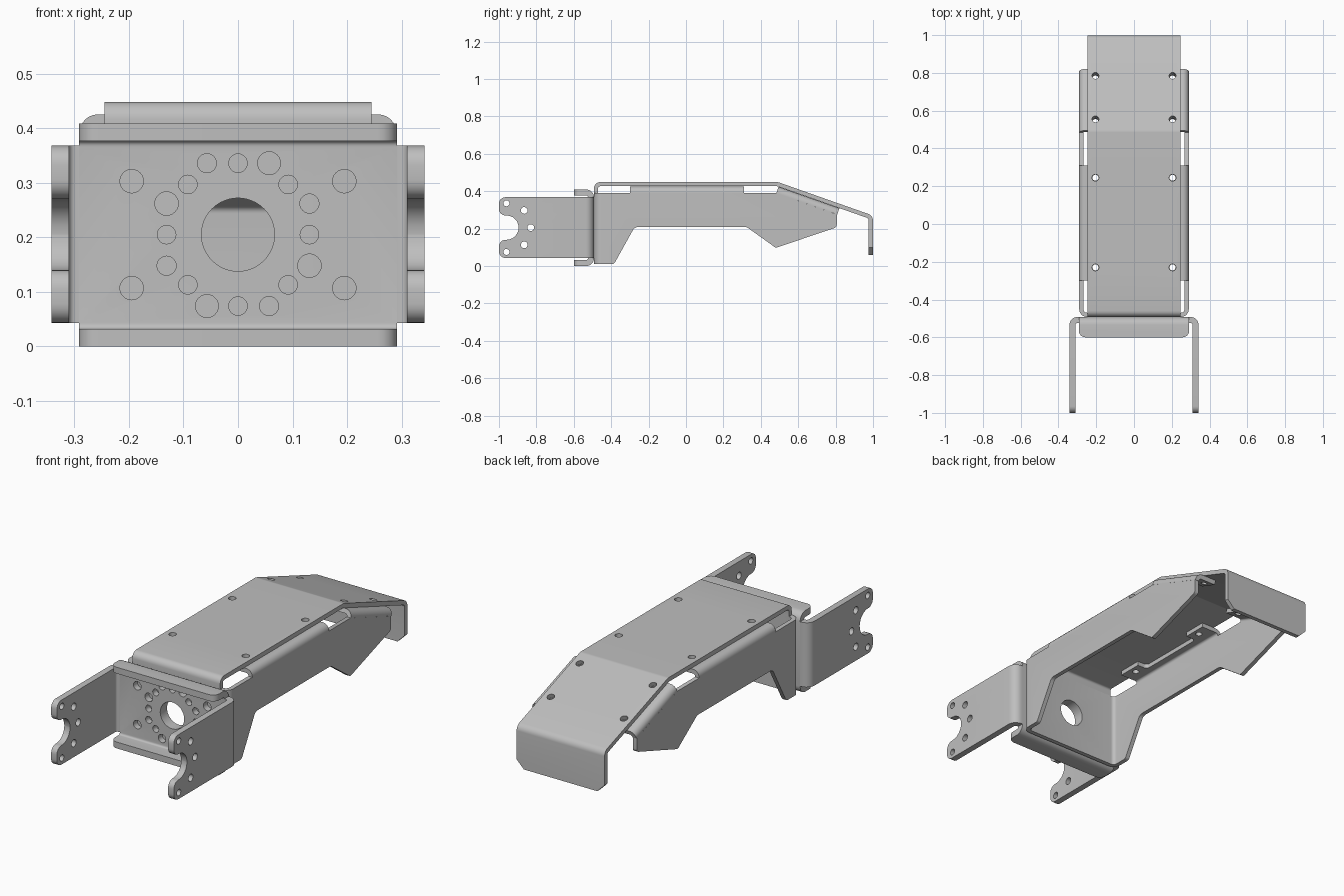
import bpy, bmesh
from math import sin, cos, pi, radians, tan
from mathutils import Matrix, Vector

cube = bpy.data.objects.get("Cube")
if cube:
    bpy.data.objects.remove(cube, do_unlink=True)

steel = bpy.data.materials.new("grey steel")
steel.use_nodes = True
GREY = (0.52, 0.52, 0.52, 1)
steel.diffuse_color = GREY
steel.node_tree.nodes["Principled BSDF"].inputs["Base Color"].default_value = GREY
parts = []


def fillet(points, closed=True, steps=6):
    """Round the corners of a polyline given as (a, b) or (a, b, radius)."""
    out, n = [], len(points)
    for i, p in enumerate(points):
        v = Vector(p[:2])
        if len(p) < 3 or (not closed and i in (0, n - 1)):
            out.append(v)
            continue
        u = (Vector(points[i - 1][:2]) - v).normalized()
        w = (Vector(points[(i + 1) % n][:2]) - v).normalized()
        half = u.angle(w) / 2
        centre = v + (u + w).normalized() * p[2] / sin(half)
        start = v + u * p[2] / tan(half) - centre
        end = v + w * p[2] / tan(half) - centre
        turn = start.angle_signed(end)
        for k in range(steps + 1):
            out.append(centre + Matrix.Rotation(-turn * k / steps, 2) @ start)
    return out


def circle(a, b, r, sides=24):
    return [Vector((a + r * cos(2 * pi * k / sides), b + r * sin(2 * pi * k / sides)))
            for k in range(sides)]


def prism(name, axis, outlines, lo, hi, matrix=None):
    """Extrude one or more outlines along an axis."""
    place = {"x": lambda a, b, c: (c, a, b),
             "y": lambda a, b, c: (a, c, b),
             "z": lambda a, b, c: (a, b, c)}[axis]
    bm = bmesh.new()
    for outline in outlines:
        low = [bm.verts.new(place(p[0], p[1], lo)) for p in outline]
        high = [bm.verts.new(place(p[0], p[1], hi)) for p in outline]
        bm.faces.new(low)
        bm.faces.new(high)
        for i in range(len(low)):
            bm.faces.new((low[i - 1], low[i], high[i], high[i - 1]))
    bmesh.ops.recalc_face_normals(bm, faces=bm.faces)
    if matrix:
        bm.transform(matrix)
    mesh = bpy.data.meshes.new(name)
    bm.to_mesh(mesh)
    bm.free()
    obj = bpy.data.objects.new(name, mesh)
    bpy.context.collection.objects.link(obj)
    return obj


def sheet(name, axis, path, thick, lo, hi):
    """Folded sheet metal: a rounded path, thickened and extruded."""
    line = fillet(path, closed=False)
    left, right = [], []
    for i, p in enumerate(line):
        d1 = (p - line[i - 1]).normalized() if i else (line[1] - p).normalized()
        d2 = (line[i + 1] - p).normalized() if i < len(line) - 1 else d1
        d = (d1 + d2).normalized()
        off = Vector((-d.y, d.x)) * thick / 2 / max(d.dot(d1), 0.3)
        left.append(p + off)
        right.append(p - off)
    obj = prism(name, axis, [left + right[::-1]], lo, hi)
    parts.append(obj)
    return obj


def trim(obj, operation, *args):
    """Boolean the object with a prism and drop the cutter."""
    cutter = prism("cutter", *args)
    mod = obj.modifiers.new("trim", "BOOLEAN")
    mod.operation, mod.solver, mod.object = operation, "EXACT", cutter
    graph = bpy.context.evaluated_depsgraph_get()
    mesh = bpy.data.meshes.new_from_object(obj.evaluated_get(graph))
    obj.modifiers.clear()
    obj.data = mesh
    bpy.data.objects.remove(cutter, do_unlink=True)


T_BRACKET, T_BODY = 0.032, 0.022
PLATE_Y, WALL_Y, MID_Z = -0.508, -0.481, 0.205
SLOPE = Matrix.Translation((0, 0.495, 0.4235)) @ Matrix.Rotation(radians(-19.4), 4, "X")
BORE = circle(0, MID_Z, 0.067, 48)

# Front bracket plate with top and bottom flanges
plate = sheet("bracket_plate", "x",
              [(-0.7, 0.393), (PLATE_Y, 0.393, 0.026), (PLATE_Y, 0.016, 0.026), (-0.7, 0.016)],
              T_BRACKET, -0.35, 0.35)
trim(plate, "INTERSECT", "z", [fillet([(-0.292, -0.6, 0.035), (0.292, -0.6, 0.035),
                                       (0.292, -0.3), (-0.292, -0.3)])], -0.1, 0.6)

# Bolt pattern, the same in each quarter turn, and the corner bolts
holes = [BORE]
for q in range(4):
    turn = Matrix.Rotation(q * pi / 2, 2)
    for a, b, r in ((0.131, 0, 0.017), (0.131, 0.057, 0.0175),
                    (0.092, 0.092, 0.017), (0.057, 0.131, 0.021)):
        if (a, q % 2) == (0.057, 1):
            r = 0.0215
        c = turn @ Vector((a, b))
        holes.append(circle(c.x, MID_Z + c.y, r))
for sx in (-1, 1):
    for sz in (-1, 1):
        holes.append(circle(sx * 0.195, MID_Z + sz * 0.098, 0.0215))
trim(plate, "DIFFERENCE", "y", holes, -0.56, -0.46)

# Fork arms with a round notch at the tip
arm_outline = fillet([(-1, 0.368, 0.035), (-0.3, 0.368), (-0.3, 0.043), (-1, 0.043, 0.035),
                      (-1, 0.14, 0.035), (-0.895, 0.14, 0.0645),
                      (-0.895, 0.27, 0.0645), (-1, 0.27, 0.035)])
arm_holes = [circle(-0.83, MID_Z, 0.018)]
for s in (-1, 1):
    arm_holes += [circle(-0.865, MID_Z + s * 0.092, 0.018),
                  circle(-0.96, MID_Z + s * 0.13, 0.016)]
for side, s in (("left", 1), ("right", -1)):
    arm = sheet(side + "_arm", "z",
                [(s * 0.291, PLATE_Y), (s * 0.326, PLATE_Y, 0.028), (s * 0.326, -1.1)],
                T_BRACKET, -0.1, 0.6)
    trim(arm, "INTERSECT", "x", [arm_outline], -0.5, 0.5)
    trim(arm, "DIFFERENCE", "x", [arm_holes][0], -0.5, 0.5)

# Body channel: front wall folded back into two side plates
channel = sheet("body_channel", "z",
                [(-0.279, 0.95), (-0.279, WALL_Y, 0.03), (0.279, WALL_Y, 0.03), (0.279, 0.95)],
                T_BODY, -0.1, 0.6)
trim(channel, "INTERSECT", "x",
     [fillet([(-0.7, 0.01), (-0.385, 0.01, 0.02), (-0.275, 0.208, 0.03), (0.325, 0.208, 0.03),
              (0.48, 0.097, 0.015), (0.806, 0.207, 0.02), (0.806, 0.276),
              (0.483, 0.39), (-0.7, 0.39)])], -0.5, 0.5)
trim(channel, "DIFFERENCE", "y", [BORE], -0.6, -0.4)

# Folded-in mounting flanges under the cover, flat and sloped
FLAT = Matrix.Translation((0, 0, 0.4255))
flanges = (("flat", FLAT, -0.3, 0.31, (-0.23, 0.245)),
           ("sloped", SLOPE, 0.0, 0.345, (0.056, 0.3)))
for kind, matrix, start, stop, bolts in flanges:
    for side, s in (("left", 1), ("right", -1)):
        tab = sheet(f"{side}_{kind}_flange", "y",
                    [(s * 0.279, -0.0355), (s * 0.279, -0.011, 0.022), (s * 0.172, -0.011)],
                    T_BODY, start, stop)
        a, b = bolts[0] + 0.055, bolts[1] - 0.055
        trim(tab, "DIFFERENCE", "z",
             [fillet([(s * 0.1, a), (s * 0.228, a, 0.02), (s * 0.228, b, 0.02), (s * 0.1, b)])],
             -0.2, 0.2)
        trim(tab, "DIFFERENCE", "z", [circle(s * 0.204, y, 0.016) for y in bolts], -0.2, 0.2)
        tab.data.transform(matrix)

# Top cover with sloped tail and rear lip
cover = sheet("top_cover", "x",
              [(WALL_Y, 0.39), (WALL_Y, 0.4375, 0.022), (0.49, 0.4375, 0.03),
               (0.988, 0.262, 0.025), (0.988, 0.06)], T_BODY, -0.245, 0.245)
for kind, matrix, start, stop, bolts in flanges:
    trim(cover, "DIFFERENCE", "z",
         [circle(s * 0.204, y, 0.018) for s in (-1, 1) for y in bolts], -0.06, 0.06, matrix)
trim(cover, "DIFFERENCE", "y",
     [[(s * 0.2, 0.05), (s * 0.205, 0.06), (s * 0.245, 0.1), (s * 0.3, 0.155), (s * 0.3, 0.05)]
      for s in (-1, 1)], 0.9, 1.1)

# Material and shading
bpy.ops.object.select_all(action="DESELECT")
for obj in parts:
    obj.data.materials.clear()
    obj.data.materials.append(steel)
    obj.select_set(True)
bpy.context.view_layer.objects.active = parts[0]
bpy.ops.object.shade_smooth_by_angle(angle=radians(30))
